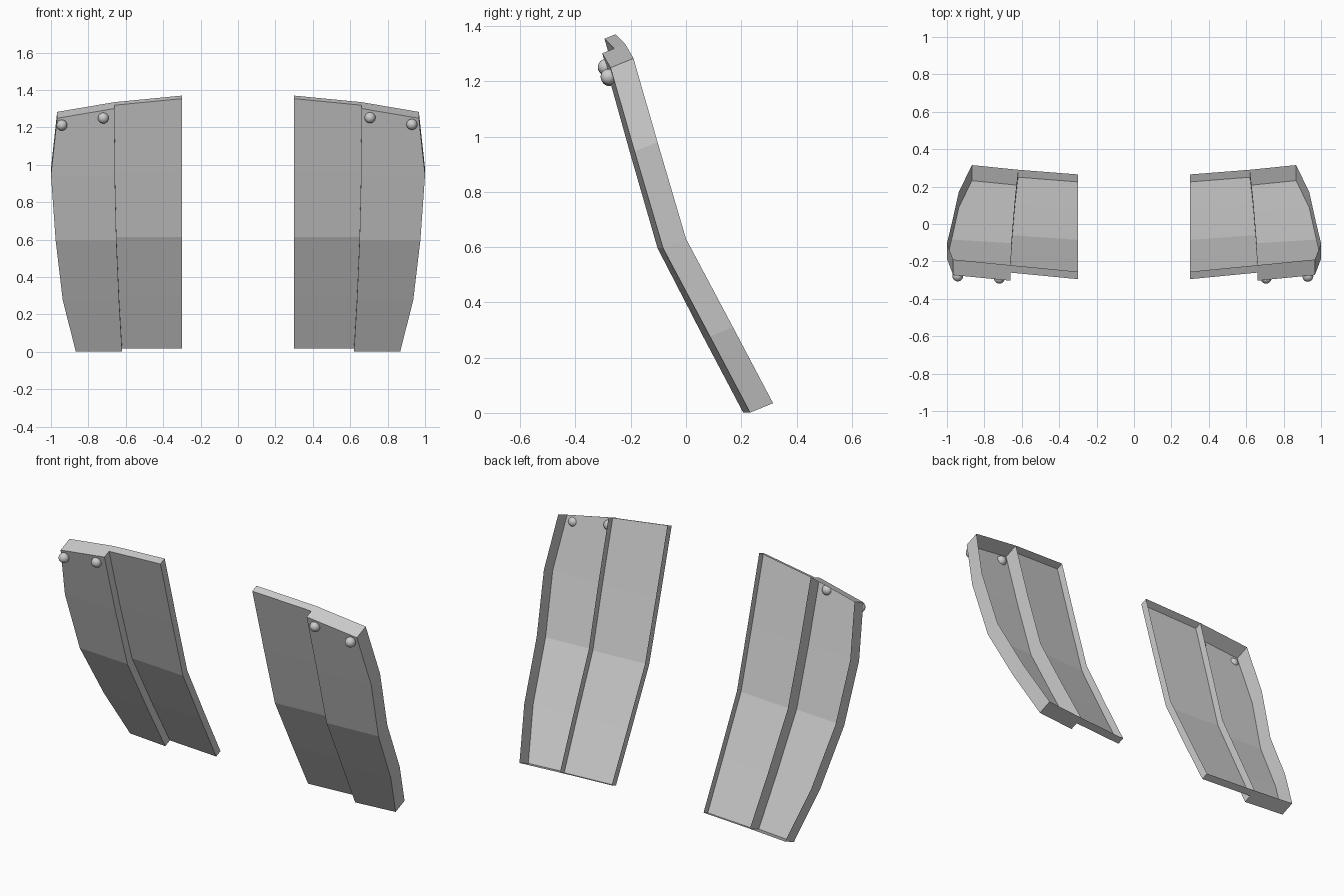
import bpy, bmesh
from mathutils import Vector

if "Cube" in bpy.data.objects:
    bpy.data.objects.remove(bpy.data.objects["Cube"])

# Rear rim lines of one side, bottom to top
INNER = [(.30, .265, .035), (.30, .120, .31), (.30, -.045, .63), (.30, -.146, .98), (.30, -.255, 1.37)]
SEAM = [(.62, .290, .035), (.636, .145, .31), (.65, -.020, .63), (.658, -.121, .98), (.66, -.220, 1.335)]
OUTER = [(.867, .315, .035), (.937, .170, .31), (.975, .000, .63), (1.0, -.103, .98), (.967, -.190, 1.283)]
DEPTH = Vector((0, -.083, -.034))


def shell(name, left, right, depth, walls):
    """Open-backed panel: front face plus thin walls reaching back to the rim."""
    bm = bmesh.new()
    rim = [[bm.verts.new(p) for p in line] for line in (left, right)]
    front = [[bm.verts.new(Vector(p) + DEPTH * depth) for p in line] for line in (left, right)]
    n = len(left)
    for i in range(n - 1):
        bm.faces.new((front[0][i], front[1][i], front[1][i + 1], front[0][i + 1]))
        for s in walls:
            bm.faces.new((front[s][i], front[s][i + 1], rim[s][i + 1], rim[s][i]))
    for i in (0, n - 1):
        bm.faces.new((front[0][i], front[1][i], rim[1][i], rim[0][i]))
    bmesh.ops.delete(bm, geom=[v for v in bm.verts if not v.link_faces], context='VERTS')
    bmesh.ops.recalc_face_normals(bm, faces=bm.faces)
    # Keep the front face pointing forward
    bm.faces.ensure_lookup_table()
    bm.normal_update()
    if bm.faces[0].normal.y > 0:
        bmesh.ops.reverse_faces(bm, faces=bm.faces)
    mesh = bpy.data.meshes.new(name)
    bm.to_mesh(mesh)
    bm.free()
    ob = bpy.data.objects.new(name, mesh)
    bpy.context.collection.objects.link(ob)
    mirror = ob.modifiers.new("Mirror", 'MIRROR')
    mirror.use_axis = (True, False, False)


# Shallow inner panels and deeper, raised outer panels
shell("inner_panel", INNER, SEAM, .48, (0,))
shell("outer_panel", SEAM, OUTER, 1.0, (0, 1))

# Round studs along the top of the outer panels
for x, y, z in ((.706, -.29, 1.252), (.93, -.28, 1.216), (-.72, -.29, 1.25), (-.942, -.278, 1.212)):
    bpy.ops.mesh.primitive_uv_sphere_add(segments=20, ring_count=12, radius=.029, location=(x, y, z))
    bpy.context.object.name = "stud"
    bpy.ops.object.shade_smooth()
